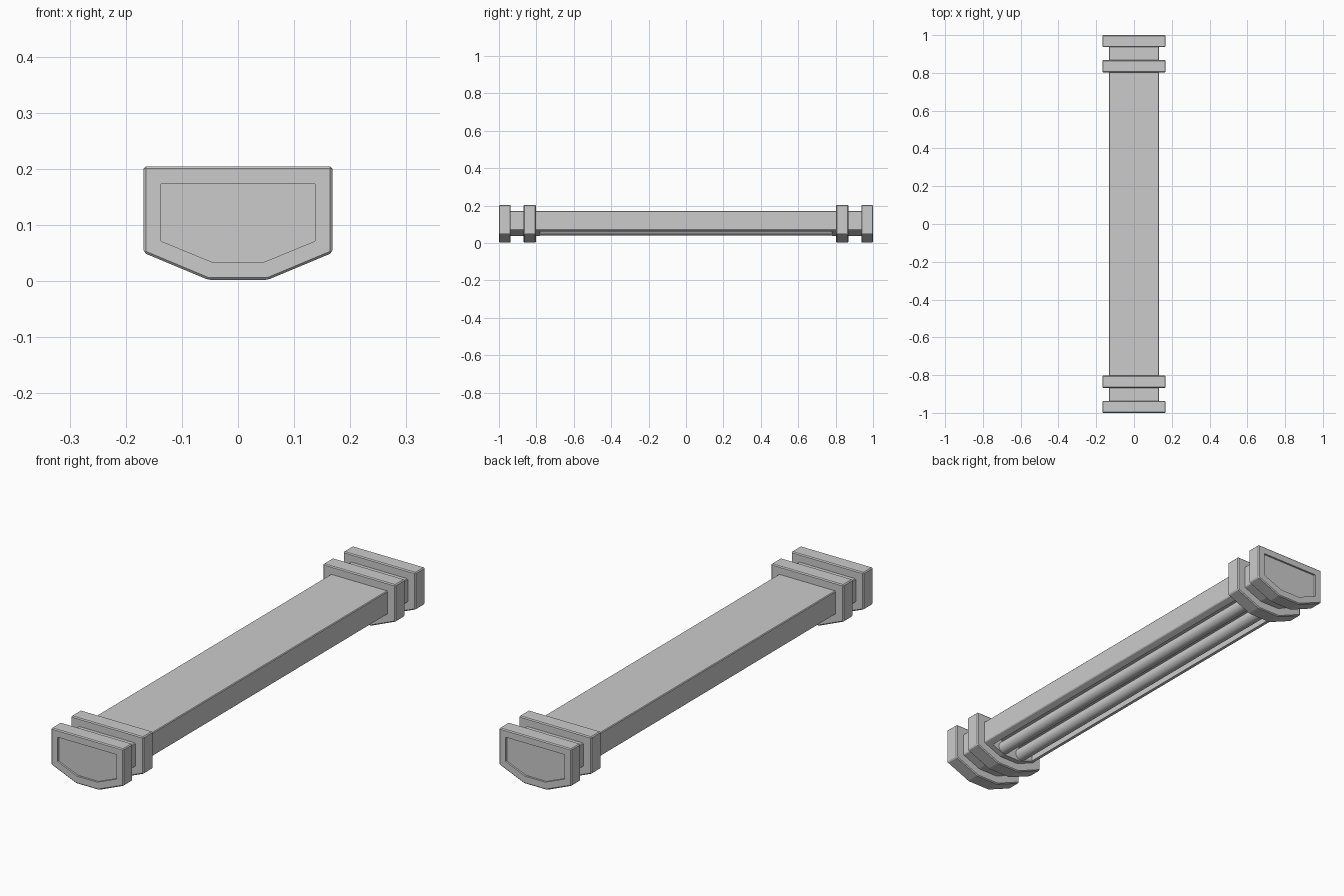
import bpy, bmesh, math

if "Cube" in bpy.data.objects:
    bpy.data.objects.remove(bpy.data.objects["Cube"])

def profile(w, top, side, bw, bot):
    return [(-bw, bot), (bw, bot), (w, side), (w, top), (-w, top), (-w, side)]

OUTER = profile(0.168, 0.204, 0.05, 0.053, 0.002)
INNER = profile(0.132, 0.17, 0.073, 0.045, 0.037)
RECESS = profile(0.137, 0.173, 0.071, 0.047, 0.034)

# Profile extruded along y
def prism(name, pts, y0, y1, bevel=0):
    bm = bmesh.new()
    f = bm.faces.new([bm.verts.new((x, y0, z)) for x, z in pts])
    r = bmesh.ops.extrude_face_region(bm, geom=[f])
    bmesh.ops.translate(bm, vec=(0, y1 - y0, 0),
                        verts=[v for v in r['geom'] if isinstance(v, bmesh.types.BMVert)])
    bmesh.ops.recalc_face_normals(bm, faces=bm.faces)
    if bevel:
        bmesh.ops.bevel(bm, geom=bm.edges[:], offset=bevel, segments=1, affect='EDGES')
    me = bpy.data.meshes.new(name)
    bm.to_mesh(me); bm.free()
    ob = bpy.data.objects.new(name, me)
    bpy.context.collection.objects.link(ob)
    return ob

def cut(ob, cutter):
    m = ob.modifiers.new("cut", 'BOOLEAN')
    m.operation = 'DIFFERENCE'; m.object = cutter; m.solver = 'EXACT'
    cutter.hide_render = True; cutter.hide_set(True)

# Flanges at both ends, outer ones with recessed end faces
for s, tag in ((-1, "front"), (1, "back")):
    outer = prism(tag + "_end_flange", OUTER, s * 0.937, s * 1.0, 0.004)
    cut(outer, prism(tag + "_recess_cutter", RECESS, s * 0.992, s * 1.05))
    prism(tag + "_inner_flange", OUTER, s * 0.803, s * 0.868, 0.004)

# Main beam with an open cavity along the underside
beam = prism("beam", INNER, -0.95, 0.95, 0.003)
cavity = [(-0.105, 0.0), (0.105, 0.0), (0.105, 0.1), (-0.105, 0.1)]
cut(beam, prism("cavity_cutter", cavity, -0.78, 0.78))

# Tubes in the cavity
for x in (-0.045, 0.045):
    bpy.ops.mesh.primitive_cylinder_add(vertices=24, radius=0.027, depth=1.58,
                                        location=(x, 0, 0.068), rotation=(math.pi / 2, 0, 0))
    bpy.context.object.name = "tube"
    bpy.ops.object.shade_smooth_by_angle()
